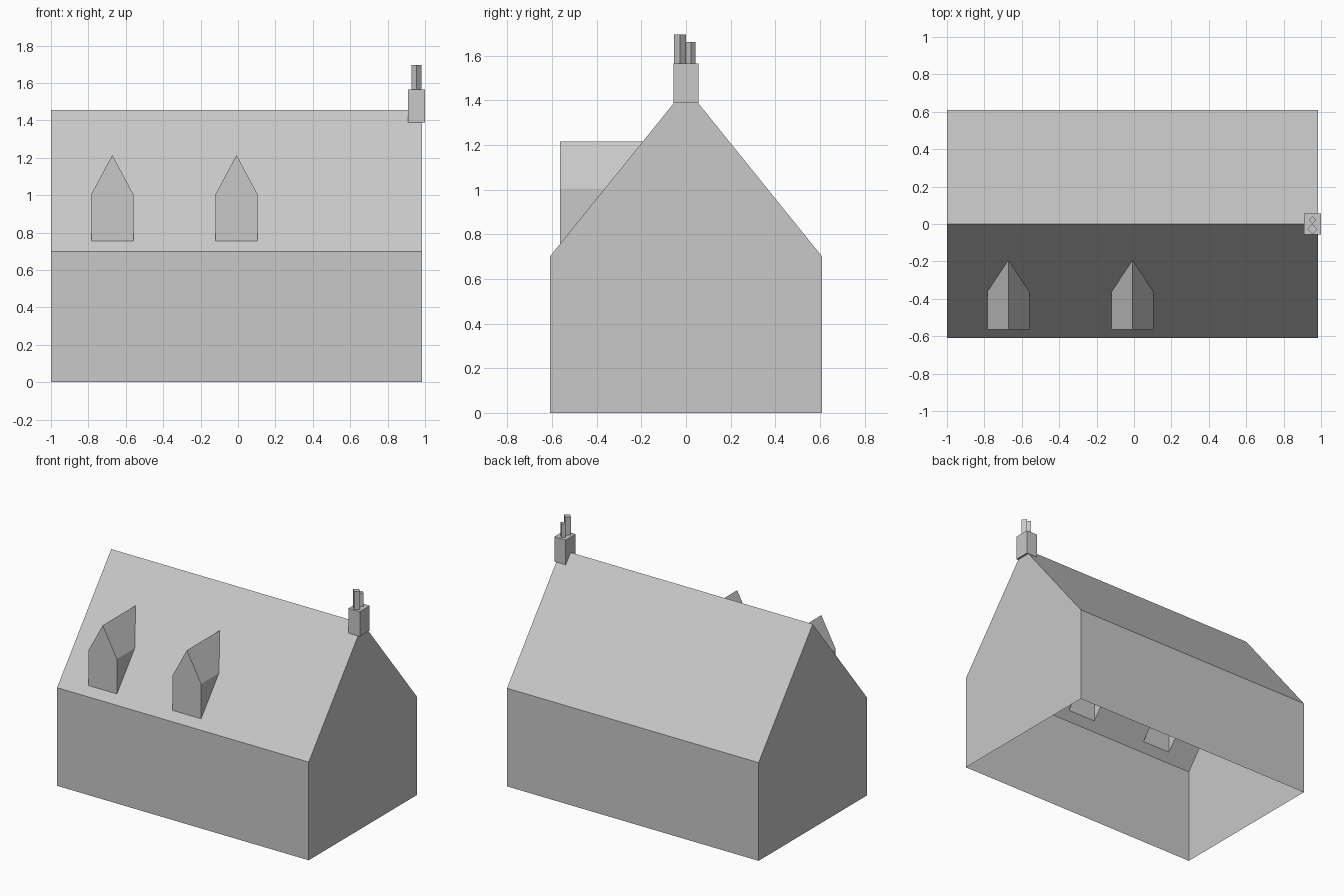
import bpy, bmesh, math

if "Cube" in bpy.data.objects:
    bpy.data.objects.remove(bpy.data.objects["Cube"])

stone = bpy.data.materials.new("light_grey")
stone.diffuse_color = (0.58, 0.58, 0.58, 1)
stone.use_nodes = True
stone.node_tree.nodes["Principled BSDF"].inputs["Base Color"].default_value = stone.diffuse_color

EAVE, RIDGE, HALF = 0.70, 1.455, 0.61
LEFT, RIGHT = -1.0, 0.985


def prism(name, profile, offset):
    """Closed solid: a profile loop swept along an offset vector."""
    bm = bmesh.new()
    base = bm.faces.new([bm.verts.new(p) for p in profile])
    ext = bmesh.ops.extrude_face_region(bm, geom=[base], use_keep_orig=True)
    moved = [g for g in ext["geom"] if isinstance(g, bmesh.types.BMVert)]
    bmesh.ops.translate(bm, verts=moved, vec=offset)
    bmesh.ops.recalc_face_normals(bm, faces=bm.faces[:])
    mesh = bpy.data.meshes.new(name)
    bm.to_mesh(mesh)
    bm.free()
    mesh.materials.append(stone)
    obj = bpy.data.objects.new(name, mesh)
    bpy.context.collection.objects.link(obj)
    return obj


# House body with a gabled roof
house = prism("house_shell",
              [(LEFT, -HALF, 0), (LEFT, HALF, 0), (LEFT, HALF, EAVE),
               (LEFT, 0, RIDGE), (LEFT, -HALF, EAVE)],
              (RIGHT - LEFT, 0, 0))

# Two gabled dormers joined into the front slope
for cx in (-0.672, -0.008):
    w, y = 0.1125, -0.565
    dormer = prism("dormer",
                   [(cx - w, y, 0.6), (cx + w, y, 0.6), (cx + w, y, 1.005),
                    (cx, y, 1.215), (cx - w, y, 1.005)],
                   (0, 0.47, 0))
    mod = house.modifiers.new("join_dormer", "BOOLEAN")
    mod.operation = "UNION"
    mod.solver = "EXACT"
    mod.object = dormer
    bpy.context.view_layer.objects.active = house
    bpy.ops.object.modifier_apply(modifier=mod.name)
    bpy.data.objects.remove(dormer)

# Open the underside so the house is a hollow shell
bm = bmesh.new()
bm.from_mesh(house.data)
floor = [f for f in bm.faces if all(v.co.z < 0.001 for v in f.verts)]
bmesh.ops.delete(bm, geom=floor, context="FACES")
bm.to_mesh(house.data)
bm.free()

# Chimney stack straddling the right end of the ridge
prism("chimney_stack",
      [(0.91, -0.056, 1.388), (1.0, -0.056, 1.388),
       (1.0, 0.056, 1.388), (0.91, 0.056, 1.388)],
      (0, 0, 0.177))

# Two diamond-shaped chimney pots
for name, y, r, top in (("tall_pot", -0.027, 0.027, 1.695),
                        ("short_pot", 0.022, 0.02, 1.662)):
    ring = [(0.954 + r * math.cos(a), y + r * math.sin(a), 1.56)
            for a in (0, math.pi / 2, math.pi, 1.5 * math.pi)]
    prism(name, ring, (0, 0, top - 1.56))
